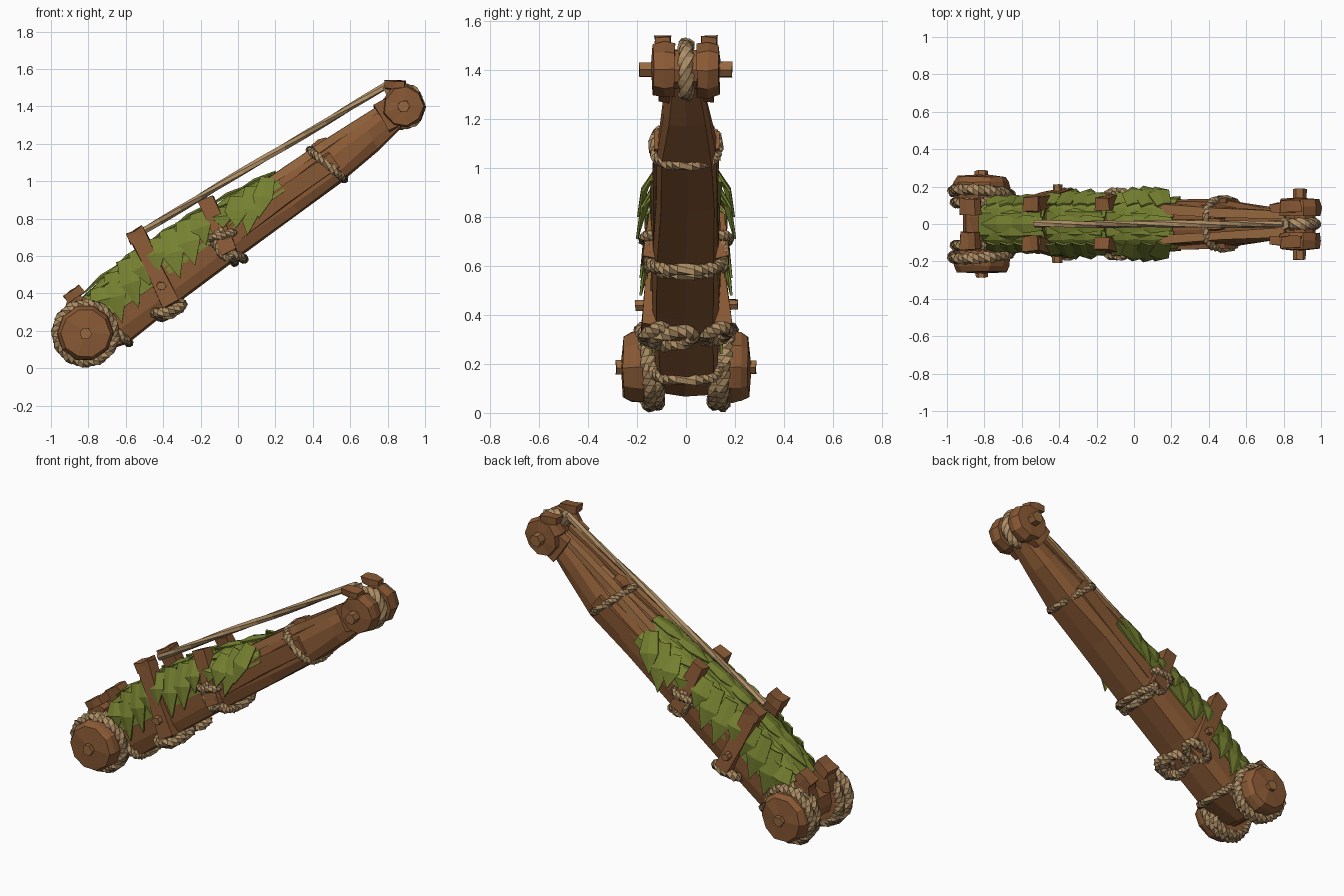
import bpy, bmesh, random
from math import sin, cos, pi, radians, copysign
from mathutils import Vector as V

if "Cube" in bpy.data.objects:
    bpy.data.objects.remove(bpy.data.objects["Cube"])

random.seed(4)
ANG = radians(35.3)
ORG = V((-0.815, 0, 0.187))
D, N, Y = V((cos(ANG), 0, sin(ANG))), V((-sin(ANG), 0, cos(ANG))), V((0, 1, 0))
TOP = V((0.885, 0, 1.40))


def P(u, y, v):
    """Point in boom coordinates: along, sideways, above the axis."""
    return ORG + D * u + Y * y + N * v


def material(name, c):
    m = bpy.data.materials.new(name)
    m.diffuse_color = (*c, 1)
    m.use_nodes = True
    m.node_tree.nodes["Principled BSDF"].inputs["Base Color"].default_value = m.diffuse_color
    return m


WOOD = material("wood", (0.25, 0.10, 0.035))
PALE = material("pale_wood", (0.31, 0.14, 0.05))
ROPE = material("rope", (0.42, 0.27, 0.13))
LEAF = material("leaf", (0.18, 0.22, 0.03))


def make(name, verts, faces, mat, solid=0):
    me = bpy.data.meshes.new(name)
    me.from_pydata([tuple(v) for v in verts], [], faces)
    bm = bmesh.new()
    bm.from_mesh(me)
    bmesh.ops.recalc_face_normals(bm, faces=bm.faces)
    bm.to_mesh(me)
    bm.free()
    me.materials.append(mat)
    ob = bpy.data.objects.new(name, me)
    bpy.context.collection.objects.link(ob)
    if solid:
        ob.modifiers.new("thickness", 'SOLIDIFY').thickness = solid
    return ob


def loft(name, rings, mat, closed=False, jit=0):
    n, k = len(rings[0]), len(rings)
    verts = [p + V([random.uniform(-jit, jit) for _ in range(3)]) for r in rings for p in r]
    faces = []
    for i in range(k if closed else k - 1):
        for j in range(n):
            a, b, j2 = i * n, (i + 1) % k * n, (j + 1) % n
            faces.append((a + j, a + j2, b + j2, b + j))
    if not closed:
        faces += [tuple(range(n)), tuple(range((k - 1) * n, k * n))]
    return make(name, verts, faces, mat)


def plank(name, p0, p1, w, d, mat=WOOD, taper=1.0, jit=0.006):
    """Hewn timber from p0 to p1, w in the side plane, d across y."""
    t = (p1 - p0).normalized()
    a = (Y - t * Y.dot(t)).normalized()
    b = t.cross(a)
    rings = []
    for f in (0, 0.5, 1):
        s = 1 + (taper - 1) * f
        c = p0.lerp(p1, f)
        rings.append([c + a * (i * d / 2 * s) + b * (j * w / 2 * s)
                      for i, j in ((-1, -1), (1, -1), (1, 1), (-1, 1))])
    return loft(name, rings, mat, jit=jit)


def lathe(name, c, profile, n, mat=WOOD, jit=0.004):
    """Turned part about a y axis; profile is (y, radius)."""
    return loft(name, [[c + V((r * cos(2 * pi * i / n), y, r * sin(2 * pi * i / n)))
                        for i in range(n)] for y, r in profile], mat, jit=jit)


def rope(name, pts, r, ref, closed=False, twist=40):
    """Three-strand twisted rope swept along pts."""
    k, rings = len(pts), []
    total = round(k * twist / 120) * 120
    for i, p in enumerate(pts):
        if closed:
            t = pts[(i + 1) % k] - pts[i - 1]
        else:
            t = pts[min(i + 1, k - 1)] - pts[max(i - 1, 0)]
        t.normalize()
        a = (ref - t * ref.dot(t)).normalized()
        b = t.cross(a)
        w = radians(total * i / k)
        rings.append([p + (a * cos(w + j * pi / 3) + b * sin(w + j * pi / 3)) * r * (1, 0.85)[j % 2]
                      for j in range(6)])
    return loft(name, rings, ROPE, closed)


def hoop(name, c, a, b, r, power=1.0, n=27):
    """Closed rope loop; a and b are half-axis vectors, power < 1 squares it."""
    f = lambda x: copysign(abs(x) ** power, x)
    pts = [c + a * f(cos(2 * pi * (i + .5) / n)) + b * f(sin(2 * pi * (i + .5) / n)) for i in range(n)]
    return rope(name, pts, r, a.cross(b).normalized(), True)


# Main boom: tapered, faceted timber
SEC = [(0, -1), (.85, -.93), (1, -.45), (1, .3), (.8, .85), (.3, 1),
       (-.3, 1), (-.8, .85), (-1, .3), (-1, -.45), (-.85, -.93)]
STN = [(-.05, .11, -.11, .09), (.15, .13, -.17, .13), (.55, .135, -.16, .15), (.9, .135, -.14, .14),
       (1.3, .128, -.135, .095), (1.6, .12, -.13, .075), (1.85, .088, -.10, .07), (2.08, .06, -.06, .065)]
loft("boom", [[P(u, y * w, lo + (hi - lo) * (v + 1) / 2) for y, v in SEC]
              for u, w, lo, hi in STN], WOOD, jit=0.008)
for s in (-1, 1):
    plank("boom_top_plank", P(1.2, s * .085, .095), P(2.04, s * .045, .07), .04, .055, PALE, .8)
    plank("boom_side_plank", P(.95, s * .126, -.02), P(1.62, s * .12, -.01), .10, .025, WOOD, .9)
plank("boom_middle_plank", P(1.25, 0, .10), P(1.75, 0, .075), .03, .05, PALE, .5)
plank("boom_wedge", P(1.57, 0, .105), P(1.65, 0, .10), .035, .06)

# Lower hub: drum, two wheels with rope tyres, axle and stop blocks
lathe("lower_drum", ORG, [(-.13, .10), (.13, .10)], 10)
lathe("lower_axle", ORG, [(-.285, .033), (.285, .033)], 6, PALE)
for s in (-1, 1):
    lathe("lower_wheel", ORG, [(s * .10, .14), (s * .19, .152), (s * .225, .148), (s * .255, .13), (s * .262, .03)], 10)
    hoop("wheel_rope", ORG + Y * (s * .165), V((.153, s * -.012, 0)), V((0, s * .016, .153)), .033, n=36)
    hoop("inner_wheel_rope", ORG + Y * (s * .115), V((.14, 0, 0)), V((0, 0, .148)), .032, n=36)
    plank("lower_stop_block", P(.02, s * .09, .205), P(.12, s * .09, .205), .05, .09)
    plank("lower_cheek", P(-.02, s * .09, .10), P(.08, s * .09, .19), .09, .08)

# Upper head: cheek discs, axle, pulley and stop blocks
lathe("pulley", TOP, [(-.06, .085), (.06, .085)], 10)
lathe("upper_axle", TOP, [(-.19, .035), (.19, .035)], 6, PALE)
for s in (-1, 1):
    lathe("upper_cheek", TOP, [(s * .045, .11), (s * .09, .117), (s * .135, .105), (s * .14, .03)], 9)
    plank("upper_stop_block", TOP + V((-.10, s * .095, .118)), TOP + V((.01, s * .095, .11)), .045, .06)
    plank("upper_brace", P(1.99, s * .085, -.06), P(2.0, s * .085, .10), .08, .05)

# Hoist rope: taut line plus thick wrap over the pulley
A, B = V((-.53, 0, .72)), V((.80, 0, 1.515))
rope("hoist_line", [A.lerp(B, i / 12) for i in range(13)], .021, Y, twist=20)
arc = [radians(135 - 240 * i / 20) for i in range(21)]
rope("pulley_rope", [B] + [TOP + V((.082 * cos(a), 0, .095 * sin(a))) for a in arc], .035, Y, twist=25)

# Clamp posts, pegs and lashings
for s in (-1, 1):
    plank("lower_post", V((-.545, s * .11, .735)), V((-.36, s * .15, .34)), .09, .07)
    plank("upper_post", V((-.172, s * .105, .905)), V((-.045, s * .145, .62)), .08, .065)
    plank("post_cap", V((-.585, s * .105, .69)), V((-.50, s * .105, .735)), .055, .08)
    lathe("post_peg", V((-.41, 0, .44)), [(s * .12, .026), (s * .21, .024)], 6, PALE)
    hoop("lower_post_lashing", V((-.37, s * .125, .32)), V((.075, 0, .022)), V((0, .045, .015)), .03, n=18)
    hoop("upper_post_lashing", V((-.09, s * .145, .71)), V((.065, 0, .015)), V((0, .03, 0)), .024, n=18)
    hoop("upper_post_knot", V((-.075, s * .155, .66)), V((.03, 0, -.07)), V((.035, 0, .02)), .02, n=18)
hoop("lower_coil", V((-.36, -.05, .305)), V((.055, 0, .025)), V((0, .085, .012)), .032, n=18)
hoop("upper_lashing", P(.90, 0, -.05), Y * .145, D * .03 + N * .10, .027, .6, 36)
hoop("upper_lashing_cross", P(.87, 0, -.07), Y * .145, D * -.05 + N * .095, .027, .6, 36)
hoop("boom_lashing", P(1.575, 0, -.01), Y * .13, D * -.03 + N * .115, .025, .65, 36)
hoop("hub_lashing", P(.13, 0, -.06), Y * .135, D * -.03 + N * .115, .026, .5, 36)


# Leaf cover: three overlapping layers over the boom
def add_leaf(verts, faces, b, t, w, out, bulge):
    side = (t - b).cross(out).normalized() * w
    m = b.lerp(t, .5) + out * bulge
    k = len(verts)
    verts += [b - side * .7, b + out * .008, b + side * .7, m - side, m + out * .012, m + side, t]
    faces += [tuple(k + i for i in f) for f in ((0, 1, 4, 3), (1, 2, 5, 4), (3, 4, 6), (4, 5, 6))]


# (u start, u end, top at start, top at end, side leaves as base x, z, tip x, z, tip y)
LAYERS = [
    (.10, .54, .185, .205, [(-.75, .43, -.71, .28, .14), (-.68, .51, -.62, .24, .148),
                            (-.61, .58, -.53, .32, .155), (-.55, .63, -.47, .44, .155)]),
    (.55, .93, .20, .185, [(-.46, .69, -.42, .52, .17), (-.38, .74, -.31, .48, .19),
                           (-.29, .79, -.23, .55, .19), (-.22, .83, -.17, .66, .17)]),
    (.93, 1.33, .178, .12, [(-.08, .86, -.08, .75, .17), (0, .92, -.01, .75, .20),
                            (.08, .97, .05, .71, .205), (.16, 1.02, .11, .80, .20)])]
for u0, u1, h0, h1, side_leaves in LAYERS:
    rings = [[P(u, y, v) for y, v in ((-.143, .0), (-.132, h - .07), (-.06, h), (.06, h), (.132, h - .07), (.143, .0))]
             for u, h in ((u0, h0 - .02), ((u0 + u1) / 2, (h0 + h1) / 2), (u1 - .02, h1 - .01))]
    loft("leaf_mat", rings, LEAF, jit=0.006)
    vs, fs = [], []
    for f in (1, .6):
        for j in (-1, 0, 1):
            ut = u0 + (u1 - u0) * f
            ue = max(ut - .24, u0 - .02)
            up = lambda u: h0 + (h1 - h0) * (u - u0) / (u1 - u0) - abs(j) * .025
            add_leaf(vs, fs, P(ut, j * .07, up(ut) - .005), P(ue, j * .085, up(ue)),
                     .05, (N + Y * j * .45).normalized(), .008)
    for s in (-1, 1):
        for bx, bz, tx, tz, ty in side_leaves:
            add_leaf(vs, fs, V((bx, s * .105, bz)), V((tx, s * ty, tz)), random.uniform(.055, .065),
                     (Y * s + N * .3).normalized(), .02)
    make("leaves", vs, fs, LEAF, .01)
